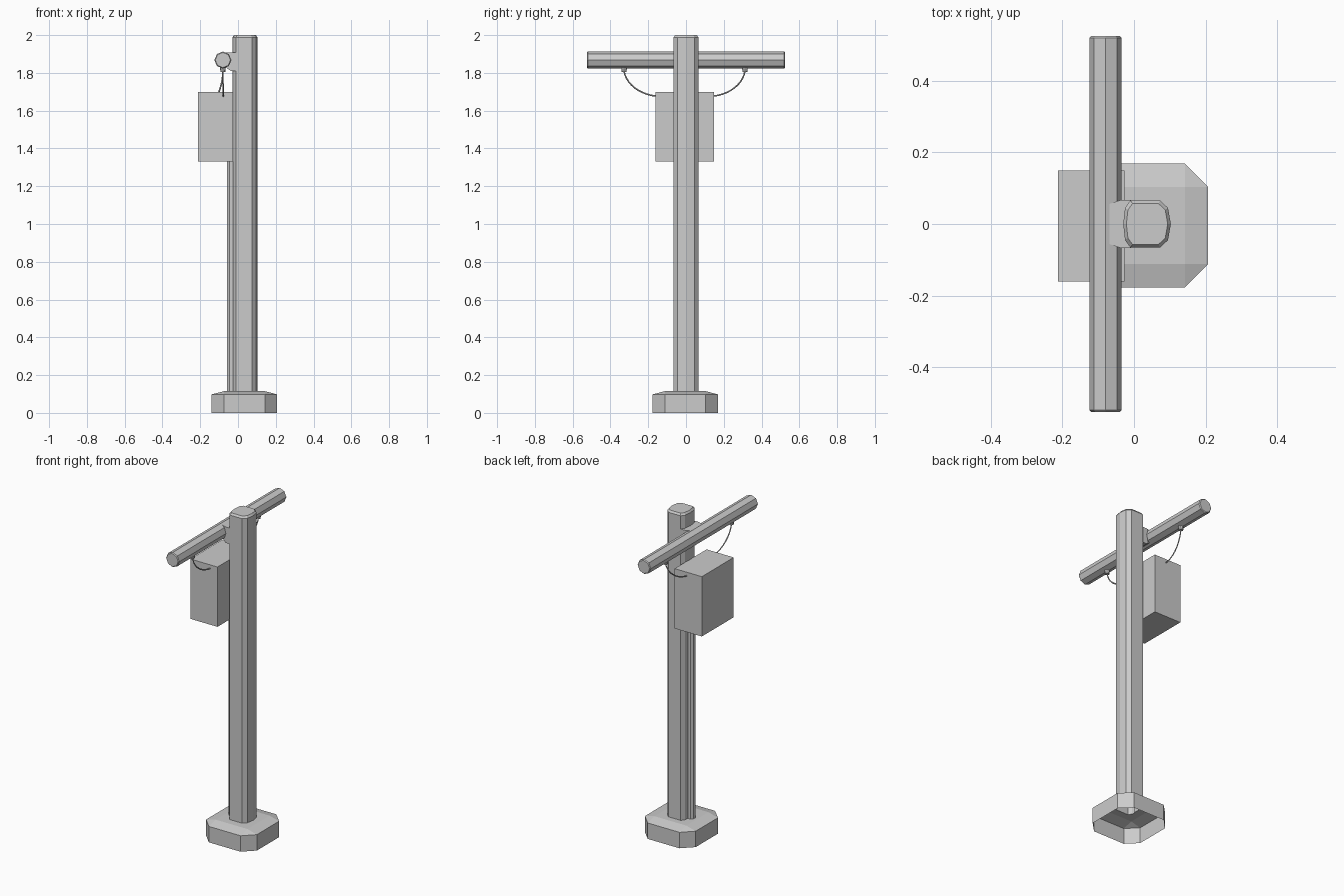
import bpy, bmesh, math
from mathutils import Vector, Matrix

if "Cube" in bpy.data.objects:
    bpy.data.objects.remove(bpy.data.objects["Cube"])


def finish(bm, name):
    bmesh.ops.recalc_face_normals(bm, faces=bm.faces[:])
    me = bpy.data.meshes.new(name)
    bm.to_mesh(me)
    bm.free()
    ob = bpy.data.objects.new(name, me)
    bpy.context.collection.objects.link(ob)
    return ob


def ring(bm, pts):
    return [bm.verts.new(p) for p in pts]


def skin(bm, a, b):
    n = len(a)
    for i in range(n):
        bm.faces.new((a[i], a[(i + 1) % n], b[(i + 1) % n], b[i]))


def loft(name, rings, cap_start=True, cap_end=True):
    bm = bmesh.new()
    rs = [ring(bm, r) for r in rings]
    for a, b in zip(rs, rs[1:]):
        skin(bm, a, b)
    if cap_start:
        bm.faces.new(rs[0])
    if cap_end:
        bm.faces.new(rs[-1])
    return finish(bm, name)


def box(name, lo, hi):
    lo, hi = Vector(lo), Vector(hi)
    bm = bmesh.new()
    bmesh.ops.create_cube(bm, size=1, matrix=Matrix.Translation((lo + hi) / 2) @ Matrix.Diagonal((*(hi - lo), 1)))
    return finish(bm, name)


# pole: ten-sided shaft with a softened top
right = [(0.103, 0), (0.095, 0.045), (0.073, 0.066)]
left = [(-0.010, 0.066), (-0.025, 0.045), (-0.030, 0)]
half = right + left
section = half + [(x, -y) for x, y in reversed(half[1:-1])]


def pole_ring(z, s=1):
    return [(0.036 + (x - 0.036) * s, y * s, z) for x, y in section]


loft("pole", [pole_ring(0.115), pole_ring(1.988), pole_ring(2.0, 0.87)], cap_start=False)

# base: hollow octagonal foot, raised square top, open where the pole stands
bm = bmesh.new()
cx, cy, h, c = 0.034, -0.004, 0.173, 0.108
octo = [(h, -c), (h, c), (c, h), (-c, h), (-h, c), (-h, -c), (-c, -h), (c, -h)]
low = ring(bm, [(cx + x, cy + y, 0) for x, y in octo])
rim = ring(bm, [(cx + x, cy + y, 0.098) for x, y in octo])
skin(bm, low, rim)
top = ring(bm, [(cx + x, cy + y, 0.115) for x, y in [(c, c), (-c, c), (-c, -c), (c, -c)]])
for i in range(4):
    a, b, n = rim[2 * i + 1], rim[(2 * i + 2) % 8], rim[(2 * i + 3) % 8]
    bm.faces.new((a, b, top[i]))
    bm.faces.new((b, n, top[(i + 1) % 4], top[i]))
hole = ring(bm, pole_ring(0.115))
edges = []
for r in (top, hole):
    for i in range(len(r)):
        p, q = r[i], r[(i + 1) % len(r)]
        edges.append(bm.edges.get((p, q)) or bm.edges.new((p, q)))
bmesh.ops.bridge_loops(bm, edges=edges)
finish(bm, "base")

# cross arm: octagonal bar with slightly chamfered ends


def arm_ring(y, r):
    return [(-0.08 + r * math.cos(k * math.pi / 4), y, 1.868 + r * math.sin(k * math.pi / 4)) for k in range(8)]


loft("cross_arm", [arm_ring(-0.525, 0.040), arm_ring(-0.52, 0.045), arm_ring(0.52, 0.045), arm_ring(0.525, 0.040)])


# bracket joining arm to pole
def bracket_ring(x, w, lo, hi):
    return [(x, -w, lo), (x, w, lo), (x, w, hi), (x, -w, hi)]


loft("bracket", [bracket_ring(-0.08, 0.052, 1.84, 1.908), bracket_ring(-0.038, 0.067, 1.81, 1.908),
                 bracket_ring(-0.008, 0.067, 1.81, 1.908)])

# equipment box and the conduit running down from it
box("equipment_box", (-0.212, -0.161, 1.332), (-0.027, 0.149, 1.70))
conduit = [(-0.02, -0.022), (-0.045, -0.022), (-0.057, -0.010), (-0.057, 0.010), (-0.045, 0.022), (-0.02, 0.022)]
loft("conduit", [[(x, y, z) for x, y in conduit] for z in (0.112, 1.333)])

# wire clamps under the arm and hanging wires to the box
for side, name, end_x, off in ((-1, "front", -0.078, -0.008), (1, "back", -0.108, -0.006)):
    y = side * 0.32 - 0.008
    bm = bmesh.new()
    bmesh.ops.create_cone(bm, cap_ends=True, segments=8, radius1=0.013, radius2=0.016, depth=0.03,
                          matrix=Matrix.Translation((-0.08, y, 1.82)))
    finish(bm, name + "_clamp")
    cu = bpy.data.curves.new(name + "_wire", 'CURVE')
    cu.dimensions = '3D'
    cu.bevel_depth = 0.004
    cu.bevel_resolution = 0
    cu.resolution_u = 10
    sp = cu.splines.new('BEZIER')
    sp.bezier_points.add(1)
    ends = [((-0.08, y, 1.81), (-0.08, y - side * 0.01, 1.74)),
            ((end_x, side * 0.15 + off, 1.677), (end_x, side * 0.235 + off, 1.686))]
    for bp, (p, hnd) in zip(sp.bezier_points, ends):
        bp.handle_left_type = bp.handle_right_type = 'FREE'
        bp.co = p
        bp.handle_left = bp.handle_right = hnd
    bpy.context.collection.objects.link(bpy.data.objects.new(name + "_wire", cu))
